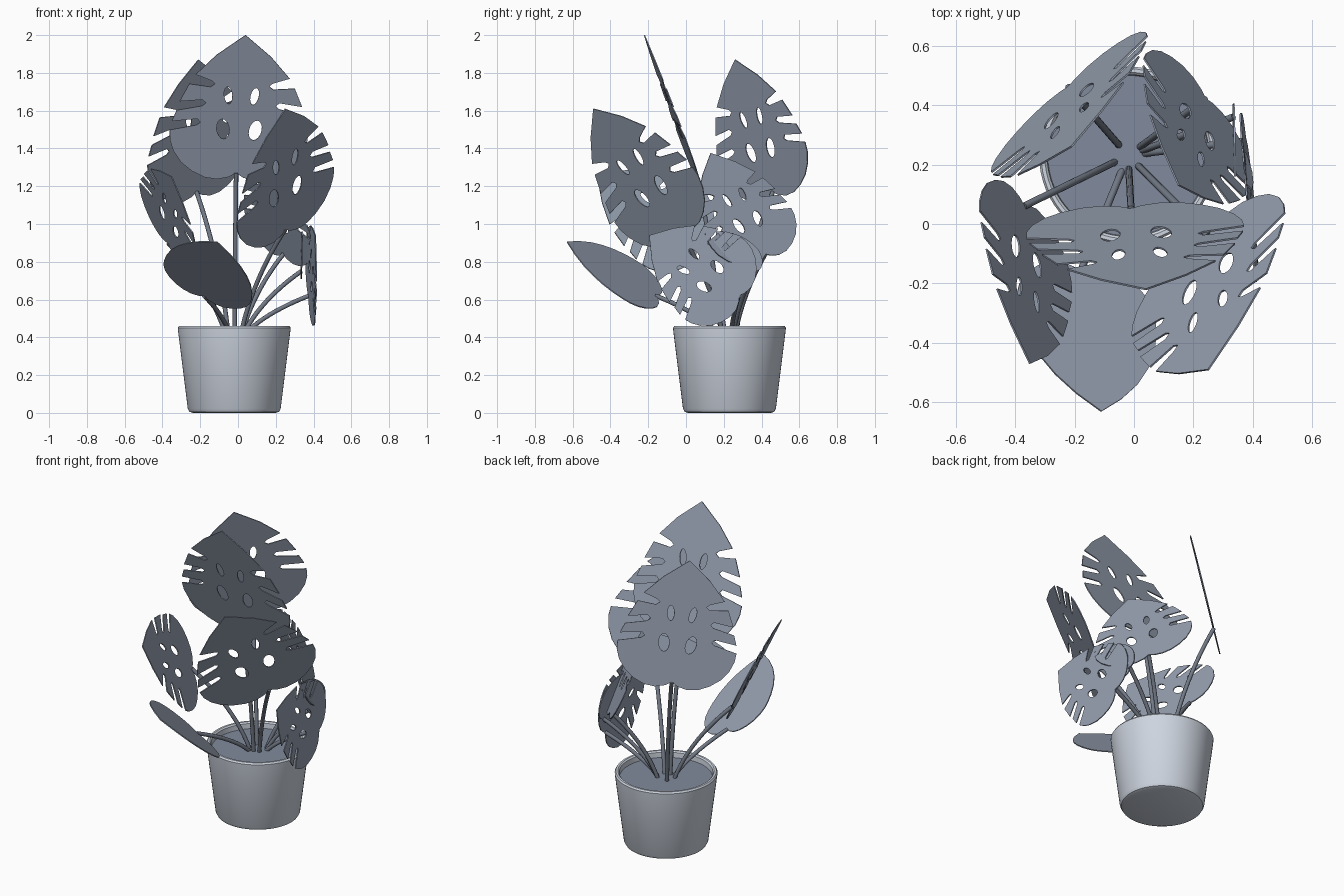
import bpy, bmesh, math
from mathutils import Vector, Matrix

if "Cube" in bpy.data.objects:
    bpy.data.objects.remove(bpy.data.objects["Cube"])

CX, CY, SOIL = -0.02, 0.23, 0.42


def material(name, rgb):
    m = bpy.data.materials.new(name)
    m.diffuse_color = (*rgb, 1)
    m.use_nodes = True
    m.node_tree.nodes["Principled BSDF"].inputs["Base Color"].default_value = m.diffuse_color
    return m


POT = material("pot_glaze", (.62, .67, .75))
EARTH = material("earth", (.22, .26, .34))
GREEN = material("foliage", (.30, .345, .43))
STALK = material("stalk", (.17, .195, .24))


def lathe(name, profile, mat, steps=64):
    bm = bmesh.new()
    vs = [bm.verts.new((r, 0, z)) for r, z in profile]
    es = [bm.edges.new(p) for p in zip(vs, vs[1:])]
    bmesh.ops.spin(bm, geom=vs + es, cent=(0, 0, 0), axis=(0, 0, 1),
                   angle=2 * math.pi, steps=steps)
    bmesh.ops.remove_doubles(bm, verts=bm.verts, dist=1e-5)
    bmesh.ops.recalc_face_normals(bm, faces=bm.faces)
    me = bpy.data.meshes.new(name)
    bm.to_mesh(me)
    bm.free()
    me.materials.append(mat)
    ob = bpy.data.objects.new(name, me)
    ob.location = (CX, CY, 0)
    bpy.context.collection.objects.link(ob)
    smooth(ob)


def smooth(ob, convert=False):
    bpy.ops.object.select_all(action='DESELECT')
    ob.select_set(True)
    bpy.context.view_layer.objects.active = ob
    if convert:
        bpy.ops.object.convert(target='MESH')
    bpy.ops.object.shade_smooth_by_angle(angle=math.radians(40))


# half outlines of a blade, base at 0, tip at y = 1
LOBE = [(0, 0), (.05, -.03), (.13, -.05), (.22, -.04), (.31, 0), (.39, .06),
        (.45, .14), (.48, .22)]
SPLIT = LOBE + [
    (.485, .29), (.30, .335), (.275, .355), (.295, .38), (.475, .355),
    (.445, .435), (.27, .475), (.245, .498), (.27, .52), (.43, .50),
    (.37, .63), (.22, .615), (.19, .638), (.215, .66), (.33, .70),
    (.19, .85), (0, 1)]
PLAIN = LOBE + [(.485, .30), (.475, .40), (.44, .53), (.38, .65), (.29, .77),
                (.16, .89), (0, 1)]
HOLES = [(.09, .56, .028, .062), (.11, .315, .043, .072)]


def add_spline(cu, pts):
    s = cu.splines.new('POLY')
    s.points.add(len(pts) - 1)
    for p, (x, y) in zip(s.points, pts):
        p.co = (x, y, 0, 1)
    s.use_cyclic_u = True


def new_curve(name, dims, mat):
    cu = bpy.data.curves.new(name, 'CURVE')
    cu.dimensions = dims
    cu.materials.append(mat)
    ob = bpy.data.objects.new(name, cu)
    bpy.context.collection.objects.link(ob)
    return cu, ob


def leaf(name, tip, base, w, split=True, width=1.0):
    tip, base, w = Vector(tip), Vector(base), Vector(w)
    L = (tip - base).length
    a = (tip - base) / L
    w = (w - a * w.dot(a)).normalized()
    cu, ob = new_curve(name, '2D', GREEN)
    cu.fill_mode = 'BOTH'
    cu.extrude = 0.003
    half = SPLIT if split else PLAIN
    pts = half + [(-x, y) for x, y in half[-2:0:-1]]
    add_spline(cu, [(x * L * width, y * L) for x, y in pts])
    if split:
        for hx, hy, rx, ry in HOLES:
            for s in (-1, 1):
                ring = []
                for i in range(16):
                    t = 2 * math.pi * i / 16
                    u, v = rx * math.cos(t), ry * math.sin(t)
                    ring.append((s * (hx + u + 0.12 * v) * L, (hy + v) * L))
                add_spline(cu, ring)
    m = Matrix((w, a, w.cross(a))).transposed().to_4x4()
    m.translation = base
    ob.matrix_world = m
    smooth(ob, True)


def stem(name, base, r):
    base = Vector(base)
    out = Vector((base.x - CX, base.y - CY, 0))
    p0 = Vector((CX, CY, SOIL - 0.02)) + out.normalized() * 0.045
    d = base - p0
    p1 = p0 + Vector((d.x * .18, d.y * .18, d.z * .38))
    p2 = p0 + Vector((d.x * .58, d.y * .58, d.z * .74))
    cu, ob = new_curve(name, '3D', STALK)
    cu.bevel_depth = r
    cu.bevel_resolution = 3
    cu.use_fill_caps = True
    s = cu.splines.new('BEZIER')
    s.bezier_points.add(1)
    for bp, co, hl, hr in ((s.bezier_points[0], p0, p0 * 2 - p1, p1),
                           (s.bezier_points[1], base, p2, base * 2 - p2)):
        bp.co, bp.handle_left, bp.handle_right = co, hl, hr
    smooth(ob, True)


# pot and soil
lathe("pot", [(0, 0), (.22, 0), (.237, .006), (.246, .022), (.297, .43),
              (.299, .45), (.292, .46), (.28, .46), (.272, .452),
              (.268, .40), (0, .39)], POT)
lathe("soil", [(0, SOIL), (.271, SOIL), (.268, .40), (0, .40)], EARTH)

# leaves: name, tip, base, width direction, split blade, width factor
LEAVES = [
    ("back_left", (-.21, .26, 1.87), (-.22, .46, 1.17), (.54, .48, .1), True, 1.0),
    ("top", (.04, -.22, 2.0), (-.01, .05, 1.27), (1, .07, -.08), True, .97),
    ("front_right", (.25, -.49, 1.61), (.25, -.04, .97), (.71, .56, .42), True, .95),
    ("back_right", (.15, .13, 1.375), (.24, .42, .84), (.37, -.46, -.17), True, 1.0),
    ("left", (-.35, -.47, 1.25), (-.37, .06, .90), (-.29, .2, .45), True, .97),
    ("right", (.41, -.195, .94), (.375, .28, .62), (-.05, .3, .5), True, .95),
    ("front_low", (-.11, -.63, .905), (-.18, -.16, .62), (.44, -.05, -.2), False, .95),
    ("small_right", (.34, .16, .96), (.335, .36, .75), (0, .2, .22), False, .68),
]
for name, tip, base, w, split, width in LEAVES:
    leaf(name + "_leaf", tip, base, w, split, width)
    stem(name + "_stem", base, 0.012)
